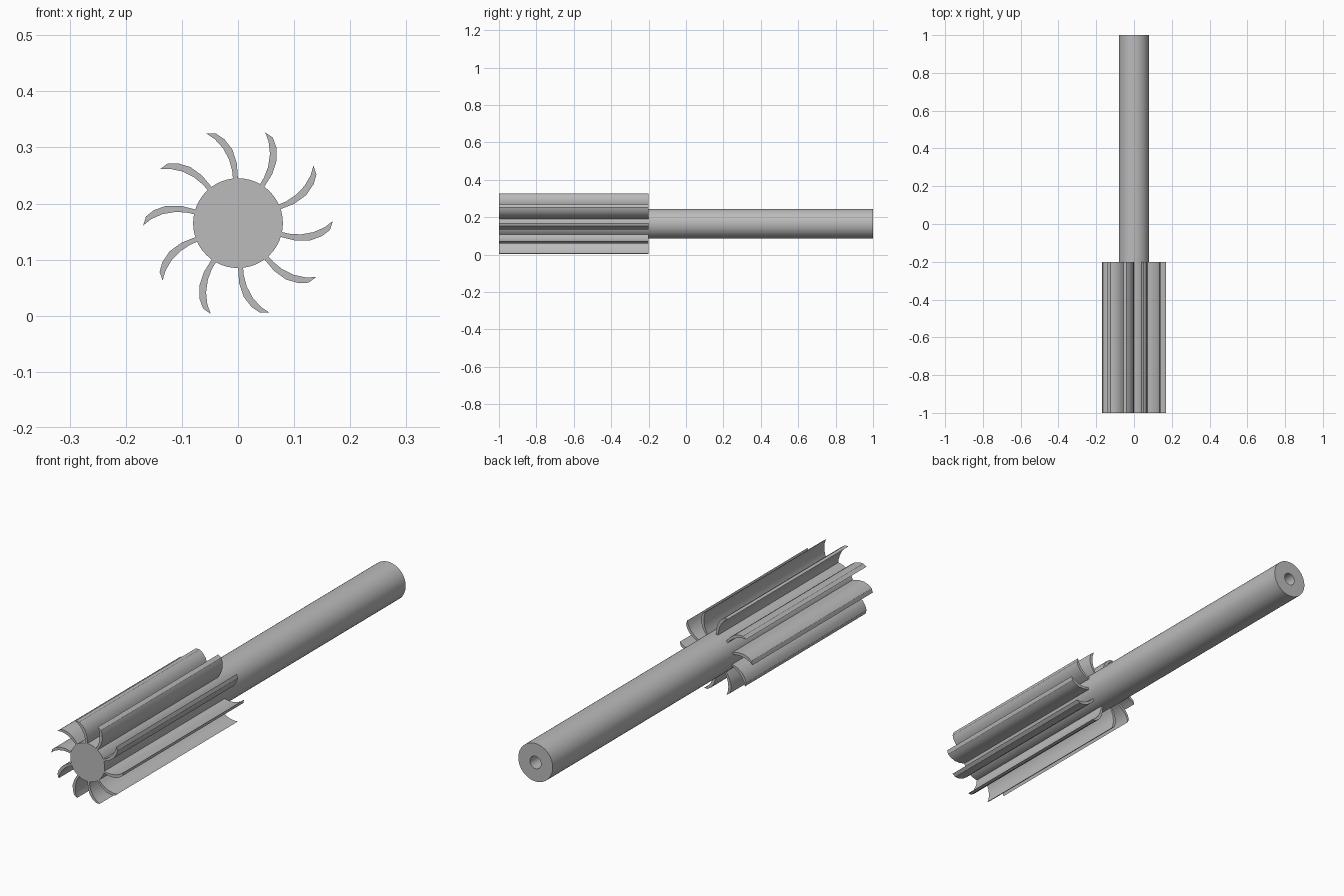
import bpy, bmesh, math
from mathutils import Matrix

cube = bpy.data.objects.get("Cube")
if cube:
    bpy.data.objects.remove(cube)

AXIS_Z = 0.165
BLADES = 10

metal = bpy.data.materials.new("plain grey")
metal.use_nodes = True
grey = (0.5, 0.5, 0.5, 1)
metal.diffuse_color = grey
metal.node_tree.nodes["Principled BSDF"].inputs["Base Color"].default_value = grey


def finish(bm, name):
    bmesh.ops.recalc_face_normals(bm, faces=bm.faces)
    mesh = bpy.data.meshes.new(name)
    bm.to_mesh(mesh)
    bm.free()
    mesh.materials.append(metal)
    ob = bpy.data.objects.new(name, mesh)
    ob.location.z = AXIS_Z
    bpy.context.collection.objects.link(ob)
    bpy.ops.object.select_all(action="DESELECT")
    ob.select_set(True)
    bpy.context.view_layer.objects.active = ob
    bpy.ops.object.shade_smooth_by_angle(angle=math.radians(30))
    return ob


# Shaft: solid at the front, bored from the back, turned from a (radius, y) profile
bm = bmesh.new()
profile = [(0, -1), (0.08, -1), (0.08, 1), (0.026, 1), (0.026, -0.2), (0, -0.2)]
verts = [bm.verts.new((r, y, 0)) for r, y in profile]
edges = [bm.edges.new(pair) for pair in zip(verts, verts[1:])]
bmesh.ops.spin(bm, geom=verts + edges, cent=(0, 0, 0), axis=(0, 1, 0),
               angle=math.tau, steps=48, use_merge=True)
bmesh.ops.remove_doubles(bm, verts=bm.verts, dist=0.0001)
finish(bm, "shaft")

# Curved blade cross-section (x, z) around the shaft axis, hollow side then outer side
hollow = [(0.074, -0.015), (0.092, -0.019), (0.112, -0.020), (0.135, -0.016),
          (0.155, -0.007), (0.169, 0.004)]
outer = [(0.164, -0.012), (0.150, -0.023), (0.128, -0.031), (0.102, -0.031),
         (0.074, -0.024)]

for i in range(BLADES):
    bm = bmesh.new()
    face = bm.faces.new([bm.verts.new((x, -1, z)) for x, z in hollow + outer])
    sweep = bmesh.ops.extrude_face_region(bm, geom=[face], use_keep_orig=True)
    moved = [v for v in sweep["geom"] if isinstance(v, bmesh.types.BMVert)]
    bmesh.ops.translate(bm, verts=moved, vec=(0, 0.8, 0))
    turn = Matrix.Rotation(i * math.tau / BLADES, 3, "Y")
    bmesh.ops.rotate(bm, verts=bm.verts, cent=(0, 0, 0), matrix=turn)
    finish(bm, f"blade_{i + 1}")
